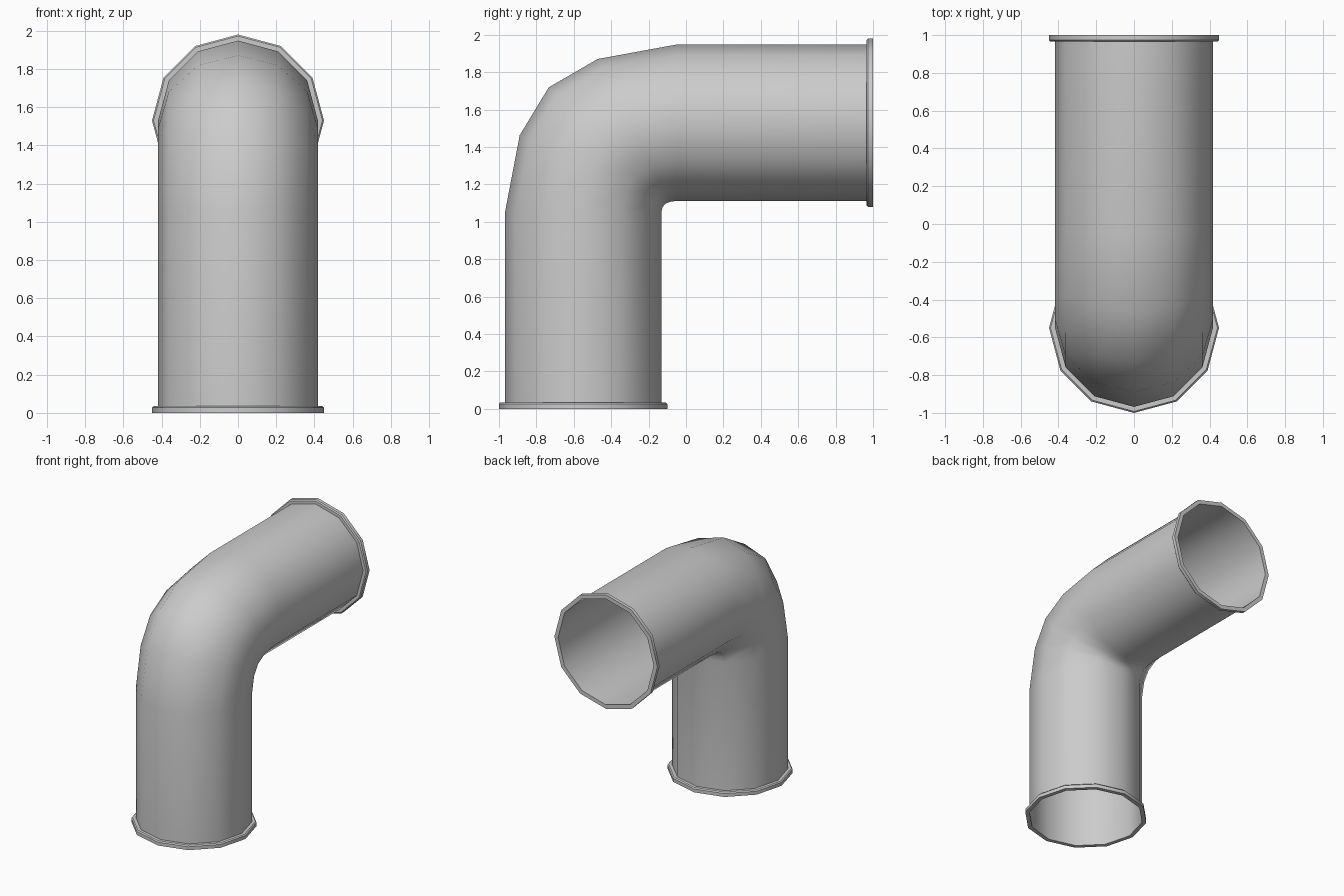
import bpy, bmesh, math
from mathutils import Vector

if "Cube" in bpy.data.objects:
    bpy.data.objects.remove(bpy.data.objects["Cube"])

SIDES, R, RIM = 12, 0.418, 0.45
CY, CZ = -0.55, 1.53            # axis of the upright leg (y) and of the level leg (z)
BEND_Z, BEND_Y = 1.05, -0.05    # where the bend starts and ends
LIP = 0.035
# bend curve: fractions of the way back from the mitre corner
BEND = [(0, 1), (0.086, 0.54), (0.255, 0.255), (0.54, 0.086), (1, 0)]
ANGLES = [2 * math.pi * i / SIDES for i in range(SIDES)]


def skin(name, rings, closed=False):
    """Join a list of vertex rings with quads and shade by angle."""
    bm = bmesh.new()
    vs = [[bm.verts.new(p) for p in ring] for ring in rings]
    n = len(vs)
    for a in range(n if closed else n - 1):
        b = (a + 1) % n
        for i in range(SIDES):
            j = (i + 1) % SIDES
            bm.faces.new((vs[a][i], vs[a][j], vs[b][j], vs[b][i]))
    bmesh.ops.recalc_face_normals(bm, faces=bm.faces)
    me = bpy.data.meshes.new(name)
    bm.to_mesh(me)
    bm.free()
    ob = bpy.data.objects.new(name, me)
    bpy.context.collection.objects.link(ob)
    bpy.ops.object.select_all(action='DESELECT')
    ob.select_set(True)
    bpy.context.view_layer.objects.active = ob
    bpy.ops.object.shade_smooth_by_angle(angle=math.radians(40))
    return ob


def upright_ring(r, z):
    return [Vector((r * math.sin(a), CY - r * math.cos(a), z)) for a in ANGLES]


def level_ring(r, y):
    return [Vector((r * math.sin(a), y, CZ + r * math.cos(a))) for a in ANGLES]


def bend_ring(u, v):
    """Round off the mitre corner of every lengthwise edge."""
    ring = []
    for a in ANGLES:
        y, z = CY - R * math.cos(a), CZ + R * math.cos(a)
        ring.append(Vector((R * math.sin(a), y + u * (BEND_Y - y), z - v * (z - BEND_Z))))
    return ring


# bent tube, open at both ends
skin("elbow_pipe", [upright_ring(R, 0)] + [bend_ring(u, v) for u, v in BEND] + [level_ring(R, 1)])

# flanges: radius and distance from the open end, chamfered on the pipe side
LIP_PROFILE = [(R, 0), (RIM, 0), (RIM, LIP - 0.008), (RIM - 0.008, LIP), (R, LIP)]
skin("bottom_flange", [upright_ring(r, d) for r, d in LIP_PROFILE])
skin("back_flange", [level_ring(r, 1 - d) for r, d in LIP_PROFILE])
# the flange strips are open where they meet the pipe wall, so face them outward
for name, out in (("bottom_flange", Vector((0, 0, -1))), ("back_flange", Vector((0, 1, 0)))):
    me = bpy.data.objects[name].data
    if me.polygons[0].normal.dot(out) < 0:
        me.flip_normals()
